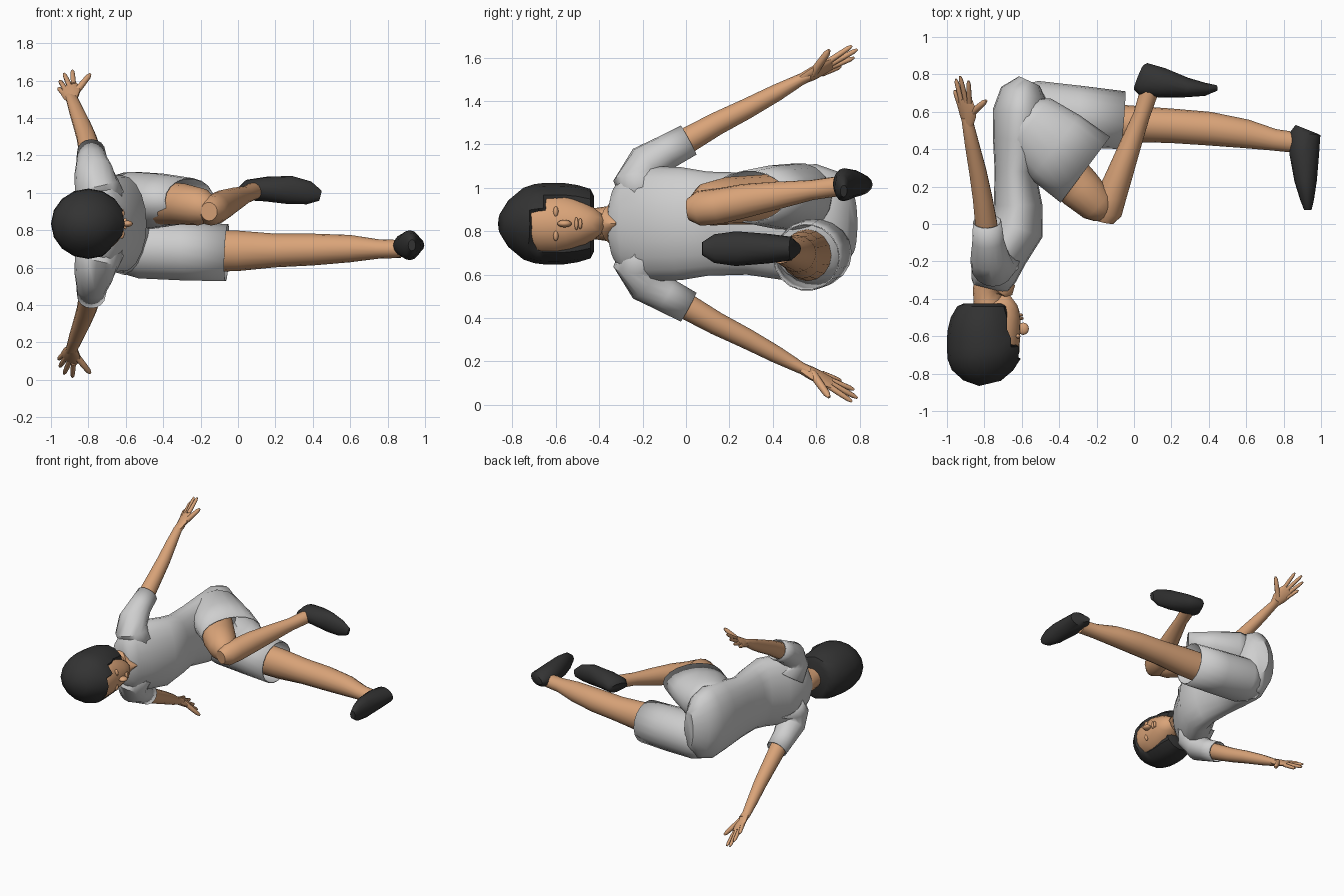
import bpy, bmesh, math
from mathutils import Vector

ZM = 0.835  # the body's own left/right symmetry plane


def material(name, rgb):
    m = bpy.data.materials.new(name)
    m.diffuse_color = (*rgb, 1)
    return m


SKIN = material("skin tan", (0.70, 0.37, 0.19))
CLOTH = material("cloth light grey", (0.62, 0.62, 0.62))
DARK = material("charcoal", (0.033, 0.033, 0.033))


def finish(bm, name, mat, angle=45):
    bmesh.ops.recalc_face_normals(bm, faces=bm.faces)
    me = bpy.data.meshes.new(name)
    bm.to_mesh(me)
    bm.free()
    me.materials.append(mat)
    ob = bpy.data.objects.new(name, me)
    bpy.context.collection.objects.link(ob)
    bpy.ops.object.select_all(action='DESELECT')
    ob.select_set(True)
    bpy.context.view_layer.objects.active = ob
    bpy.ops.object.shade_smooth_by_angle(angle=math.radians(angle))
    return ob


def tube(name, mat, rings, n=16, ref=(0, 0, 1), caps=True, mirror=False, edit=None, angle=45):
    """Loft rings (x, y, z, a, b): b is the half size along ref, a the half size across it."""
    ref = Vector(ref)
    bm = bmesh.new()
    pts = [Vector(r[:3]) for r in rings]
    loops = []
    for i, r in enumerate(rings):
        t = (pts[min(i + 1, len(pts) - 1)] - pts[max(i - 1, 0)]).normalized()
        u = ref.cross(t).normalized()
        v = t.cross(u)
        a, b = r[3], r[-1]
        loop = []
        for k in range(n):
            w = 2 * math.pi * k / n
            p = pts[i] + u * a * math.cos(w) + v * b * math.sin(w)
            if edit:
                p = edit(p)
            if mirror:
                p.z = 2 * ZM - p.z
            loop.append(bm.verts.new(p))
        loops.append(loop)
    for p, q in zip(loops, loops[1:]):
        for k in range(n):
            bm.faces.new((p[k], p[(k + 1) % n], q[(k + 1) % n], q[k]))
    if caps:
        bm.faces.new(loops[0][::-1])
        bm.faces.new(loops[-1])
    return finish(bm, name, mat, angle)


def along_y(rows, z=ZM):
    """Rows (y, centre x, half x, half z) to rings."""
    return [(x, y, z, hx, hz) for y, x, hx, hz in rows]


def ball(name, mat, c, s):
    bm = bmesh.new()
    bmesh.ops.create_uvsphere(bm, u_segments=16, v_segments=10, radius=1)
    for v in bm.verts:
        v.co = Vector((v.co.x * s[0] + c[0], v.co.y * s[1] + c[1], v.co.z * s[2] + c[2]))
    return finish(bm, name, mat, 60)


# Shirt body down to the seat of the shorts
tube("shirt_body", CLOTH, along_y([
    (-.345, -.775, .085, .10), (-.325, -.77, .105, .17), (-.27, -.75, .125, .25),
    (-.15, -.71, .145, .265), (-.02, -.625, .145, .26), (.10, -.62, .13, .24),
    (.28, -.635, .11, .235), (.45, -.615, .14, .26), (.60, -.605, .15, .275),
    (.70, -.59, .125, .24), (.765, -.56, .06, .14)]), n=20)

# Wide shorts legs, open at the hem
for nm, rings in (
    ("shorts_leg_lower", [(-.62, .59, .71, .15, .14), (-.52, .59, .70, .175, .16), (-.30, .575, .69, .165, .16),
                          (-.06, .555, .68, .155, .155)]),
    ("shorts_leg_upper", [(-.64, .58, .95, .12, .13), (-.56, .52, .955, .19, .16), (-.42, .41, .96, .215, .145),
                          (-.26, .29, .96, .22, .12)])):
    ob = tube(nm, CLOTH, rings, n=18, caps=False)
    s = ob.modifiers.new("cloth thickness", 'SOLIDIFY')
    s.thickness = .006

# Lower straight leg and its shoe
tube("leg_lower", SKIN, [
    (-.50, .56, .69, .11, .12), (0, .535, .69, .097, .108), (.2, .525, .692, .092, .09),
    (.4, .51, .697, .09, .085), (.6, .482, .702, .077, .073), (.75, .45, .70, .058, .052),
    (.87, .435, .70, .055, .048)])
tube("shoe_lower", DARK, [
    (.925, .505, .72, .066, .03), (.917, .485, .72, .08, .055), (.91, .38, .72, .08, .068),
    (.918, .23, .72, .06, .08), (.926, .13, .72, .037, .066), (.93, .075, .72, .02, .03)])

# Upper bent leg and its shoe
tube("thigh_upper", SKIN, [
    (-.56, .50, .95, .12, .12), (-.29, .19, .94, .118, .11), (-.20, .105, .925, .10, .10),
    (-.16, .07, .912, .075, .075), (-.135, .045, .905, .035, .04)])
tube("shin_upper", SKIN, [
    (-.155, .01, .90, .045, .05), (-.145, .06, .905, .08, .08), (-.12, .15, .915, .08, .082),
    (-.075, .27, .94, .07, .078), (-.02, .42, .965, .058, .064), (.04, .58, .99, .045, .046),
    (.085, .72, 1.01, .05, .046)])
tube("shoe_upper", DARK, [
    (.025, .785, 1.01, .07, .03), (.05, .775, 1.015, .088, .055), (.15, .755, 1.02, .08, .066),
    (.28, .73, 1.015, .053, .076), (.38, .72, 1.0, .035, .062), (.44, .727, .985, .016, .028)])

# Arms, sleeves and hands, mirrored across the body
FINGERS = {
    "little": ((-.93, .635, 1.53), (-.96, .715, 1.56)),
    "ring": ((-.92, .65, 1.55), (-.953, .775, 1.60)),
    "middle": ((-.90, .665, 1.57), (-.93, .79, 1.638)),
    "index": ((-.88, .66, 1.585), (-.885, .765, 1.655)),
    "thumb": ((-.87, .59, 1.535), (-.79, .66, 1.635))}
WIDE = (.07, .03, .06)
for side, flip in (("upper", False), ("lower", True)):
    ob = tube("sleeve_" + side, CLOTH, [
        (-.735, -.17, .95, .13, .14), (-.755, -.225, 1.04, .11, .12), (-.77, -.18, 1.11, .095, .105),
        (-.78, -.09, 1.165, .08, .085), (-.785, .012, 1.22, .076, .076)],
        ref=(1, 0, 0), caps=False, mirror=flip)
    ob.modifiers.new("cloth thickness", 'SOLIDIFY').thickness = .006
    tube("arm_" + side, SKIN, [
        (-.78, -.12, 1.15, .06), (-.79, 0, 1.215, .06), (-.81, .14, 1.295, .053),
        (-.835, .28, 1.365, .047), (-.865, .42, 1.44, .039), (-.887, .53, 1.50, .027, .032),
        (-.89, .57, 1.515, .022, .034)], n=14, ref=(1, 0, 0), mirror=flip)
    tube("palm_" + side, SKIN, [
        (-.886, .53, 1.50, .024, .03), (-.888, .58, 1.525, .022, .05),
        (-.898, .63, 1.55, .018, .054), (-.908, .67, 1.567, .012, .048)], n=12, ref=WIDE, mirror=flip)
    for nm, (p, q) in FINGERS.items():
        p, q = Vector(p), Vector(q)
        fat = .018 if nm == "thumb" else .0135
        tube(nm + "_finger_" + side, SKIN, [
            (*p.lerp(q, f), fat * s) for f, s in ((-.1, 1.1), (.45, 1), (.85, .85), (1, .4))],
            n=8, ref=WIDE if nm != "thumb" else (1, 0, 0), mirror=flip)

# Neck, widening into the open collar at the front
tube("neck", SKIN, along_y([
    (-.52, -.77, .08, .08), (-.42, -.78, .077, .072), (-.365, -.78, .083, .08),
    (-.335, -.765, .105, .095), (-.30, -.735, .115, .06), (-.265, -.70, .09, .015)]))

# Head
tube("head", SKIN, along_y([
    (-.405, -.645, .035, .03), (-.42, -.665, .07, .06), (-.46, -.695, .10, .095),
    (-.52, -.72, .12, .125), (-.58, -.74, .135, .145), (-.65, -.757, .148, .15),
    (-.73, -.775, .145, .13), (-.80, -.78, .08, .07)]), n=20, angle=60)
ball("nose", SKIN, (-.592, -.56, ZM), (.03, .033, .017))
ball("upper_lip", SKIN, (-.603, -.505, ZM), (.013, .009, .03))
ball("lower_lip", SKIN, (-.606, -.487, ZM), (.013, .009, .025))
for side, s in (("upper", 1), ("lower", -1)):
    ball("eyelid_" + side, SKIN, (-.622, -.60, ZM + s * .055), (.015, .012, .025))


# Bobbed hair, cut back flat around the face with a slanted fringe
def cut_face(p):
    if p.x > -.68 and p.y > -.735 + .55 * max(0, p.z - .74):
        p.x = -.68
    return p


tube("hair", DARK, along_y([
    (-.425, -.80, .11, .13), (-.44, -.80, .145, .16), (-.50, -.80, .18, .178),
    (-.56, -.80, .195, .187), (-.61, -.80, .20, .188), (-.66, -.80, .20, .187), (-.70, -.798, .20, .182),
    (-.75, -.79, .187, .165), (-.81, -.78, .135, .115), (-.852, -.77, .06, .05)]),
    n=16, edit=cut_face, angle=40)
